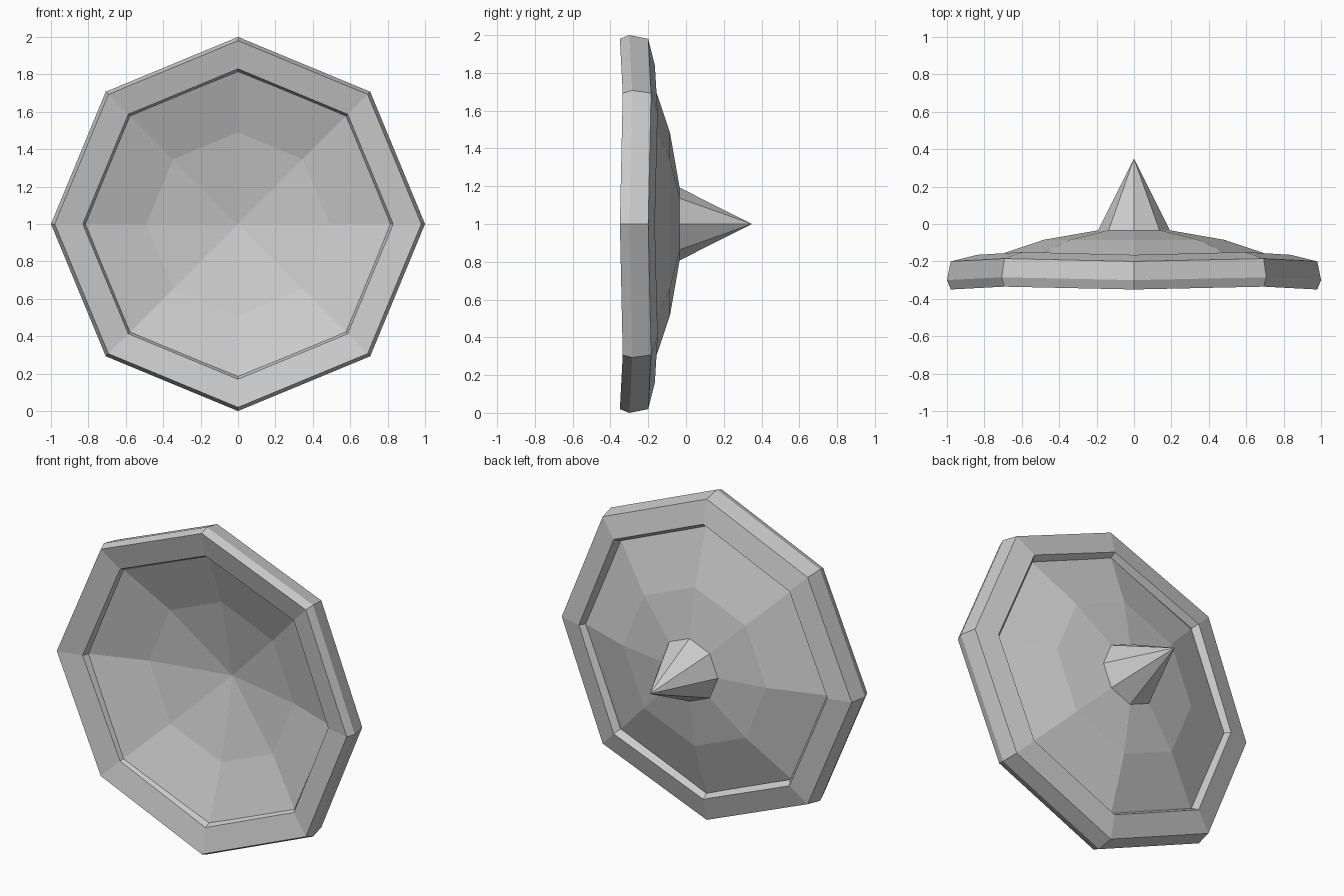
import bpy, math

if "Cube" in bpy.data.objects:
    bpy.data.objects.remove(bpy.data.objects["Cube"])

SIDES = 8
CENTRE_Z = 1.0


def lathe(name, profile, closed=False, warp=0.0):
    """Spin (radius, y) points around the y axis; every second spoke is shifted by warp."""
    verts, faces, rows = [], [], []
    for r, y in profile:
        start = len(verts)
        if r == 0:
            verts.append((0, y, CENTRE_Z))
            rows.append([start] * SIDES)
            continue
        for i in range(SIDES):
            a = 2 * math.pi * i / SIDES
            verts.append((r * math.cos(a), y + warp * (i % 2), CENTRE_Z + r * math.sin(a)))
        rows.append(list(range(start, start + SIDES)))
    pairs = list(zip(rows, rows[1:]))
    if closed:
        pairs.append((rows[-1], rows[0]))
    for a, b in pairs:
        for i in range(SIDES):
            j = (i + 1) % SIDES
            faces.append(list(dict.fromkeys((a[i], b[i], b[j], a[j]))))
    mesh = bpy.data.meshes.new(name)
    mesh.from_pydata(verts, [], faces)
    mesh.update()
    obj = bpy.data.objects.new(name, mesh)
    bpy.context.collection.objects.link(obj)
    # consistent outward normals
    bpy.context.view_layer.objects.active = obj
    obj.select_set(True)
    bpy.ops.object.mode_set(mode='EDIT')
    bpy.ops.mesh.select_all(action='SELECT')
    bpy.ops.mesh.normals_make_consistent(inside=False)
    bpy.ops.object.mode_set(mode='OBJECT')
    obj.select_set(False)
    return obj


# Thick bevelled rim, slightly rippled at the diagonal corners
lathe("shield_rim",
      [(0.98, -0.35), (1.0, -0.30), (0.98, -0.20), (0.84, -0.165),
       (0.815, -0.20), (0.815, -0.28), (0.83, -0.315)],
      closed=True, warp=0.015)

# Domed plate, hollow on the front and bulging to the back
lathe("shield_plate",
      [(0, -0.055), (0.49, -0.16), (0.817, -0.28),
       (0.817, -0.197), (0.485, -0.085), (0, 0.0)])

# Central spike
lathe("shield_spike", [(0, -0.055), (0.203, -0.055), (0, 0.35)])
